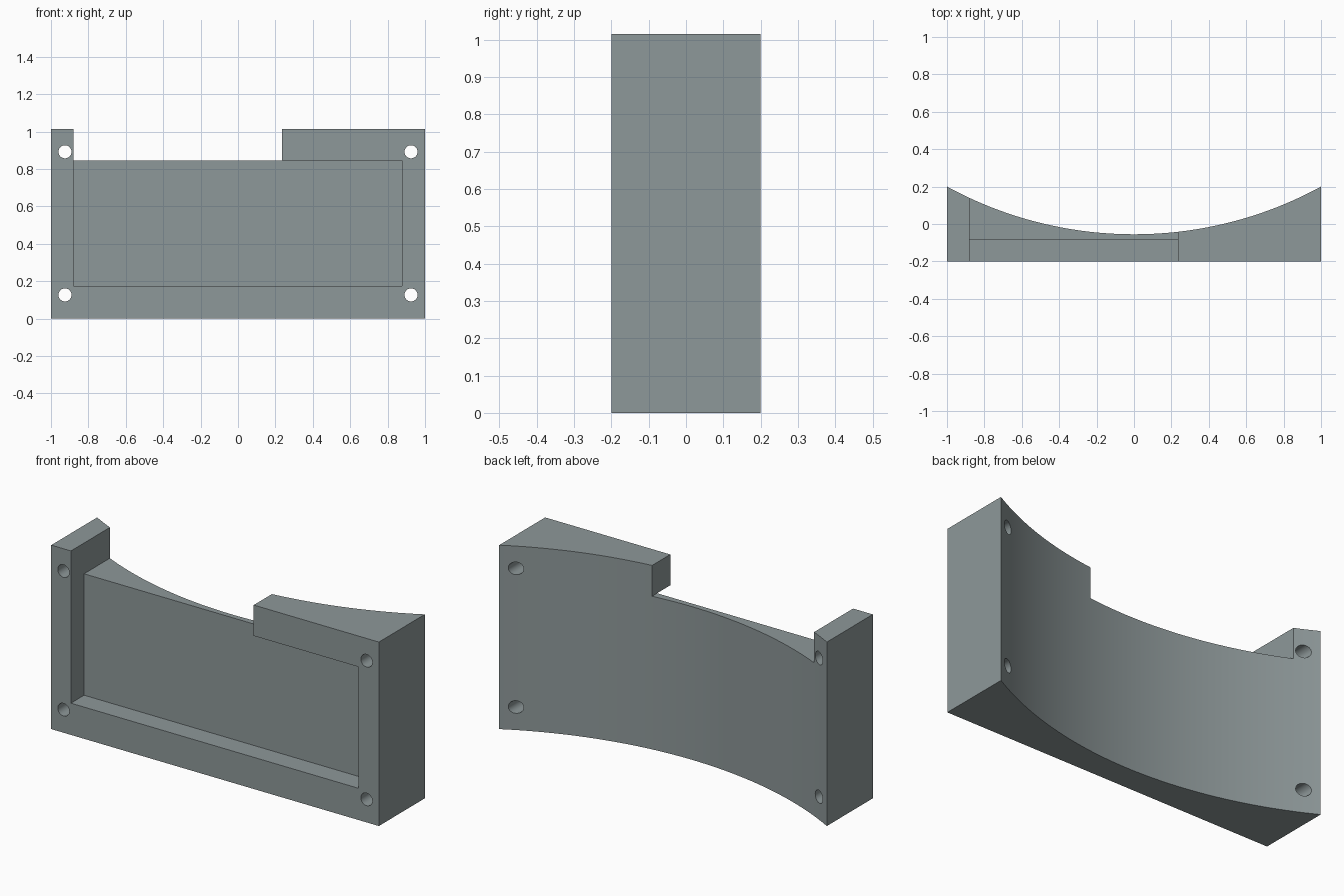
import bpy, bmesh, math
from mathutils import Matrix

if "Cube" in bpy.data.objects:
    bpy.data.objects.remove(bpy.data.objects["Cube"])

H = 1.015                      # overall height
R, CY = 2.088, 2.033           # radius and centre of the concave back
X0, X1, XN = -0.88, 0.877, 0.236   # recess sides, notch side
Z0, Z1 = 0.175, 0.845          # recess bottom and top
FLOOR = -0.085                 # recess depth


def prism(name, pts, vec, smooth=False):
    """Extrude a closed outline along vec."""
    bm = bmesh.new()
    face = bm.faces.new([bm.verts.new(p) for p in pts])
    new = bmesh.ops.extrude_face_region(bm, geom=[face])["geom"]
    bmesh.ops.translate(bm, vec=vec, verts=[v for v in new if isinstance(v, bmesh.types.BMVert)])
    bmesh.ops.recalc_face_normals(bm, faces=bm.faces)
    me = bpy.data.meshes.new(name)
    bm.to_mesh(me)
    bm.free()
    ob = bpy.data.objects.new(name, me)
    bpy.context.collection.objects.link(ob)
    return ob


def cut(target, cutter):
    """Subtract a cutter from the target and discard the cutter."""
    bpy.context.view_layer.objects.active = target
    mod = target.modifiers.new("cut", "BOOLEAN")
    mod.operation, mod.solver, mod.object = "DIFFERENCE", "EXACT", cutter
    bpy.ops.object.modifier_apply(modifier=mod.name)
    bpy.data.objects.remove(cutter, do_unlink=True)


# Body: flat front, concave arc at the back
half = math.asin(1 / R)
arc = [(R * math.sin(a), CY - R * math.cos(a), 0)
       for a in (half - 2 * half * i / 48 for i in range(49))]
body = prism("curved_bracket", [(-1, -0.2, 0), (1, -0.2, 0)] + arc, (0, 0, H))

# Notch through the top edge
cut(body, prism("notch_cutter", [(X0, -0.4, Z1), (XN, -0.4, Z1), (XN, -0.4, 1.3), (X0, -0.4, 1.3)],
                (0, 0.8, 0)))

# Front recess, open at the notch
recess = [(X0, Z0), (X1, Z0), (X1, Z1), (XN, Z1), (XN, 1.3), (X0, 1.3)]
cut(body, prism("recess_cutter", [(x, -0.4, z) for x, z in recess], (0, FLOOR + 0.4, 0)))

# Corner screw holes
for x in (-0.925, 0.925):
    for z in (0.127, 0.892):
        ring = [(x + 0.035 * math.cos(t), -0.4, z + 0.035 * math.sin(t))
                for t in (math.tau * i / 32 for i in range(32))]
        cut(body, prism("hole_cutter", ring, (0, 0.8, 0)))

# Finish
mat = bpy.data.materials.new("slate grey")
mat.diffuse_color = (0.27, 0.315, 0.32, 1)
mat.use_nodes = True
mat.node_tree.nodes["Principled BSDF"].inputs["Base Color"].default_value = mat.diffuse_color
body.data.materials.clear()
body.data.materials.append(mat)
bpy.ops.object.select_all(action="DESELECT")
body.select_set(True)
bpy.context.view_layer.objects.active = body
bpy.ops.object.shade_smooth_by_angle(angle=math.radians(20))
